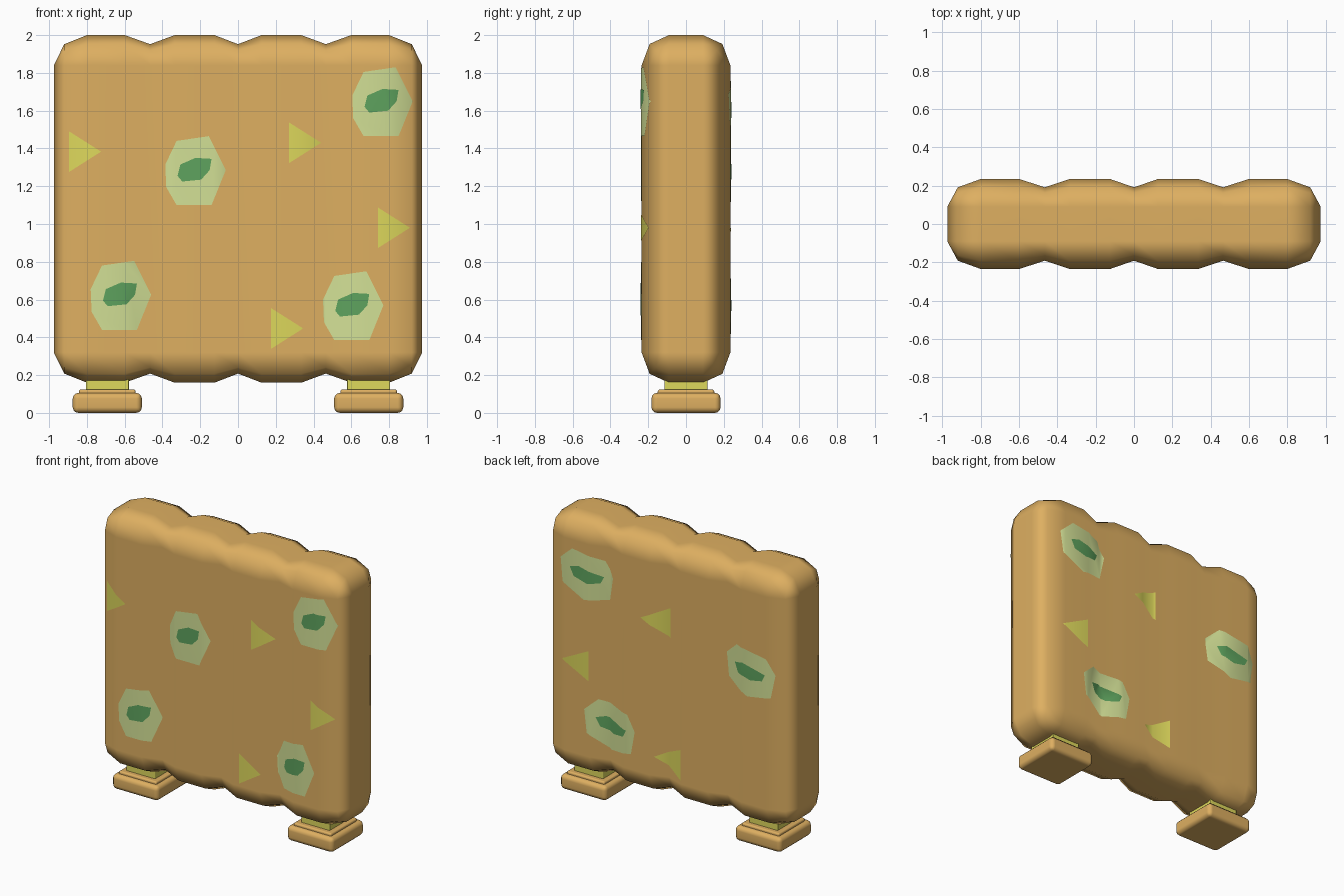
import bpy, bmesh, math
from mathutils import Vector

old = bpy.data.objects.get("Cube")
if old:
    bpy.data.objects.remove(old, do_unlink=True)


def material(name, rgb):
    m = bpy.data.materials.new(name)
    m.use_nodes = True
    m.diffuse_color = (*rgb, 1)
    m.node_tree.nodes["Principled BSDF"].inputs["Base Color"].default_value = (*rgb, 1)
    return m


TAN = material("tan", (0.73, 0.43, 0.12))
YELLOW = material("yellow_green", (0.73, 0.69, 0.107))
PALE = material("pale_green", (0.65, 0.75, 0.305))
GREEN = material("leaf_green", (0.112, 0.366, 0.112))


def finish(bm, name, mat):
    me = bpy.data.meshes.new(name)
    bm.to_mesh(me)
    bm.free()
    me.materials.append(mat)
    for p in me.polygons:
        p.use_smooth = True
    ob = bpy.data.objects.new(name, me)
    bpy.context.collection.objects.link(ob)
    return ob


# Cushion cross-sections: (x, how far the section swells out from its core)
half = [(0, 0.7), (0.125, 1), (0.335, 1), (0.465, 0.7), (0.6, 1), (0.8, 1), (0.92, 0.7), (0.975, 0)]
STATIONS = [(-x, s) for x, s in reversed(half[1:])] + half
CORE_Y, SWELL_Y = 0.09, 0.145
CORE_Z, SWELL_Z, MID_Z = 0.76, 0.16, 1.08


def depth(x):
    """Half depth of the padded panel at x."""
    for (x0, s0), (x1, s1) in zip(STATIONS, STATIONS[1:]):
        if x <= x1:
            s = s0 + (s1 - s0) * (x - x0) / (x1 - x0)
            return CORE_Y + SWELL_Y * s
    return CORE_Y


# Padded panel lofted along x
bm = bmesh.new()
rings = []
for x, s in STATIONS:
    ring = []
    for quarter, (sy, sz) in enumerate([(1, 1), (-1, 1), (-1, -1), (1, -1)]):
        for step in range(3):
            a = math.radians(90 * quarter + 45 * step)
            ring.append(bm.verts.new((x, sy * CORE_Y + s * SWELL_Y * math.cos(a),
                                      MID_Z + sz * CORE_Z + s * SWELL_Z * math.sin(a))))
    rings.append(ring)
for r0, r1 in zip(rings, rings[1:]):
    n = len(r0)
    for i in range(n):
        j = (i + 1) % n
        bm.faces.new((r0[i], r0[j], r1[j], r1[i]))
for ring in (rings[0], rings[-1]):
    bm.faces.new(ring)
bmesh.ops.remove_doubles(bm, verts=bm.verts, dist=0.0005)
bmesh.ops.recalc_face_normals(bm, faces=bm.faces)
panel = finish(bm, "padded_panel", TAN)
panel.modifiers.new("soft_shading", "WEIGHTED_NORMAL").weight = 90


# Thin patches that follow the padded surface
def patch(name, outline, centre, side, lift, mat):
    bm = bmesh.new()
    cx, cz = centre
    bm.faces.new([bm.verts.new((cx + x, 0, cz + z)) for x, z in outline])
    for x, _ in STATIONS:
        bmesh.ops.bisect_plane(bm, geom=bm.verts[:] + bm.edges[:] + bm.faces[:],
                               plane_co=(x, 0, 0), plane_no=(1, 0, 0))
    for v in bm.verts:
        v.co.y = side * (depth(v.co.x) + lift)
    bm.normal_update()
    for f in bm.faces:
        if f.normal.y * side < 0:
            f.normal_flip()
    finish(bm, name, mat)


FRONT_SPOT = [(-.16, .03), (-.1, .155), (.07, .18), (.16, 0), (.085, -.185), (-.1, -.185), (-.155, -.09)]
FRONT_LEAF = [(-.095, -.03), (-.08, .03), (0, .065), (.085, .06), (.075, 0), (.03, -.05), (-.07, -.06)]
BACK_SPOT = [(.2, .08), (.1, .17), (-.14, .13), (-.2, .02), (-.17, -.145), (.01, -.175), (.18, -.085)]
BACK_LEAF = [(.117, .04), (.047, .058), (-.133, .014), (-.11, -.034), (-.016, -.052), (.086, -.023)]
FRONT_TRI = [(0, .108), (.17, 0), (0, -.108)]
BACK_TRI = [(0, .108), (.215, 0), (0, -.108)]

SETS = [
    ("front", -1, FRONT_SPOT, FRONT_LEAF, FRONT_TRI,
     [(-.225, 1.285), (.765, 1.65), (-.62, .625), (.61, .57)],
     [(-.895, 1.383), (.27, 1.43), (.74, .98), (.175, .447)]),
    ("back", 1, BACK_SPOT, BACK_LEAF, BACK_TRI,
     [(.635, 1.61), (-.66, 1.265), (.44, .575)],
     [(-.02, 1.43), (.605, .97), (-.12, .455)]),
]
for label, side, spot, leaf, tri, spots, tris in SETS:
    for i, c in enumerate(spots, 1):
        patch(f"{label}_spot_{i}", spot, c, side, 0.003, PALE)
        patch(f"{label}_leaf_{i}", leaf, c, side, 0.006, GREEN)
    for i, c in enumerate(tris, 1):
        patch(f"{label}_triangle_{i}", tri, c, side, 0.003, YELLOW)


# Feet: rounded base, stepped lip and coloured neck
def block(name, x, half_width, z0, z1, bevel, mat):
    bm = bmesh.new()
    bmesh.ops.create_cube(bm, size=1)
    for v in bm.verts:
        v.co = Vector((x + v.co.x * 2 * half_width, v.co.y * 2 * half_width,
                       z0 + (v.co.z + 0.5) * (z1 - z0)))
    bmesh.ops.bevel(bm, geom=bm.edges[:], offset=bevel, segments=3, profile=0.5, affect='EDGES')
    ob = finish(bm, name, mat)
    ob.modifiers.new("soft_shading", "WEIGHTED_NORMAL").weight = 90


for label, x in (("left", 0.692), ("right", -0.692)):
    block(label + "_foot_base", x, 0.183, 0, 0.106, 0.03, TAN)
    block(label + "_foot_lip", x, 0.15, 0.07, 0.124, 0.012, TAN)
    block(label + "_foot_neck", x, 0.114, 0.1, 0.22, 0.006, YELLOW)
